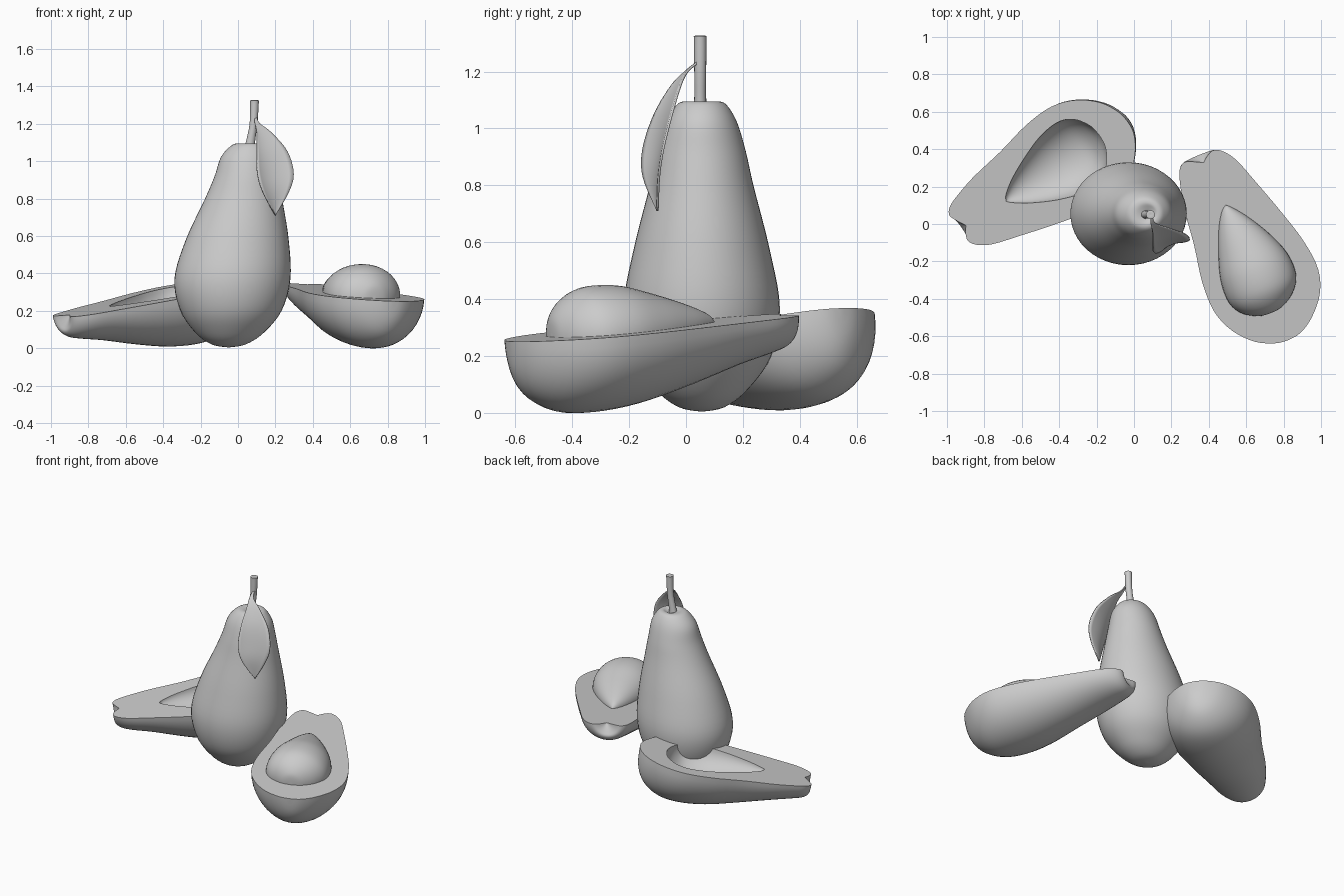
import bpy, bmesh, math
from mathutils import Vector

if "Cube" in bpy.data.objects:
    bpy.data.objects.remove(bpy.data.objects["Cube"], do_unlink=True)

grey = bpy.data.materials.new("plain_grey")
grey.use_nodes = True
COLOR = (0.6, 0.6, 0.6, 1)
grey.diffuse_color = COLOR
grey.node_tree.nodes["Principled BSDF"].inputs["Base Color"].default_value = COLOR


def smooth_rows(keys, count):
    """Resample key rows with a Catmull-Rom spline."""
    out, last = [], len(keys) - 1
    for k in range(count + 1):
        u = k / count * last
        i = min(int(u), last - 1)
        f = u - i
        quad = [keys[min(max(i + o, 0), last)] for o in (-1, 0, 1, 2)]
        out.append([b + f / 2 * (c - a + f * (2 * a - 5 * b + 4 * c - d + f * (3 * (b - c) + d - a)))
                    for a, b, c, d in zip(*quad)])
    return out


def add_loft(bm, rows, closed=False):
    """Skin rows of points with quads and return the vertex rows."""
    verts = [[bm.verts.new(p) for p in row] for row in rows]
    n = len(rows[0])
    for a, b in zip(verts, verts[1:]):
        for j in range(n if closed else n - 1):
            k = (j + 1) % n
            bm.faces.new((a[j], a[k], b[k], b[j]))
    return verts


def finish(name, bm, angle=40):
    bmesh.ops.remove_doubles(bm, verts=bm.verts, dist=0.0002)
    bmesh.ops.recalc_face_normals(bm, faces=bm.faces)
    mesh = bpy.data.meshes.new(name)
    bm.to_mesh(mesh)
    bm.free()
    mesh.materials.append(grey)
    obj = bpy.data.objects.new(name, mesh)
    bpy.context.collection.objects.link(obj)
    bpy.ops.object.select_all(action="DESELECT")
    bpy.context.view_layer.objects.active = obj
    obj.select_set(True)
    bpy.ops.object.shade_smooth_by_angle(angle=math.radians(angle))
    return obj


def upright(name, keys, y, steps, sides):
    """Stack of ellipses: height, centre x, radius x, radius y."""
    bm = bmesh.new()
    rows = []
    for z, cx, rx, ry in smooth_rows(keys, steps):
        ring = [math.tau * j / sides for j in range(sides)]
        rows.append([(cx + rx * math.cos(a), y + ry * math.sin(a), z) for a in ring])
    add_loft(bm, rows, True)
    return finish(name, bm)


# Whole fruit and its stem
upright("whole_fruit", [
    (.004, -.05, 0, 0), (.02, -.05, .09, .08), (.08, -.045, .18, .16),
    (.2, -.037, .27, .245), (.37, -.03, .31, .275), (.58, -.004, .275, .238),
    (.8, .03, .206, .182), (.92, .045, .17, .155), (1.02, .053, .145, .125),
    (1.08, .06, .1, .09), (1.095, .065, .065, .06), (1.085, .075, .03, .03),
    (1.07, .075, 0, 0)], .055, 60, 48)
upright("stem", [
    (1.06, .06, .028, .024), (1.11, .068, .024, .021), (1.2, .083, .021, .021),
    (1.31, .088, .023, .022), (1.325, .088, .022, .021), (1.325, .088, 0, 0)], .05, 20, 16)

# Cut fruit profiles: distance from tip, low side, high side, depth
BODY = [(.06, .01, .01, 0), (.03, -.05, .05, .05), (.02, -.09, .09, .08),
        (.05, -.125, .135, .11), (.12, -.15, .18, .13), (.25, -.18, .225, .16),
        (.45, -.205, .29, .215), (.65, -.24, .345, .26), (.82, -.24, .36, .275),
        (.95, -.19, .315, .26), (1.05, -.1, .225, .2), (1.1, 0, .14, .11),
        (1.11, .07, .07, 0)]
SEED = [(.315, .033, .033, 0), (.34, 0, .06, .03), (.42, -.05, .12, .07),
        (.55, -.105, .193, .12), (.68, -.145, .24, .16), (.8, -.15, .24, .165),
        (.88, -.11, .19, .13), (.93, -.03, .11, .07), (.94, .04, .04, 0)]
STEPS = 48


def sections(keys, frame, turn, count, deep=1.0):
    """Elliptical cross-sections swept from the cut plane downwards."""
    rows = []
    for t, lo, hi, depth in smooth_rows(keys, STEPS):
        angles = [turn * j / count for j in range(count + 1)]
        rows.append([frame(t, (lo + hi) / 2 - (hi - lo) / 2 * math.cos(a),
                           -depth * deep * math.sin(a)) for a in angles])
    return rows


def make_frame(tip, along, slope, mirror):
    """Local axes lying on a sloped cut plane."""
    def lift(x, y):
        return Vector((x, y, slope[0] * x + slope[1] * y))
    d = lift(*along)
    side = lift(-along[1] * mirror, along[0] * mirror)
    normal = Vector((-slope[0], -slope[1], 1)).normalized()
    origin = Vector(tip)
    return lambda t, s, h: origin + d * t + side * s + normal * h


def cut_half(name, frame, deep):
    bm = bmesh.new()
    loops = []
    for keys, depth in ((BODY, deep), (SEED, .95)):
        rows = add_loft(bm, sections(keys, frame, math.pi, 24, depth))
        loops.append([r[0] for r in rows] + [r[-1] for r in reversed(rows)])
    # Flat flesh between the skin and the hollow
    outer, inner = loops
    for i in range(len(outer)):
        k = (i + 1) % len(outer)
        bm.faces.new((outer[i], outer[k], inner[k], inner[i]))
    return finish(name, bm)


seeded = make_frame((.34, .38, .347), (.38, -.925), (-.059, .067), 1)
hollow = make_frame((-.952, -.034, .167), (.79, .575), (.137, .13), -1)
cut_half("left_half_fruit", seeded, 1)
cut_half("right_half_fruit", hollow, 1.08)

# Seed resting in the left half
bm = bmesh.new()
add_loft(bm, [row[:-1] for row in sections(SEED, seeded, math.tau, 40)], True)
seed = finish("seed", bm, 60)

# Leaf: height, then left edge, midrib and right edge in x and y
bm = bmesh.new()
leaf_rows = []
for z, *p in smooth_rows([
        (1.235, .09, .045, .095, .045, .1, .045), (1.2, .09, .0, .1, .0, .115, .005),
        (1.15, .1, -.05, .13, -.035, .18, -.02), (1.05, .1, -.11, .165, -.075, .265, -.05),
        (.93, .105, -.15, .185, -.1, .298, -.08), (.83, .135, -.15, .195, -.11, .27, -.095),
        (.71, .2, -.1, .2, -.1, .2, -.1)], 30):
    row = []
    for j in range(11):
        f = j / 10
        w = ((1 - f) * (1 - 2 * f), 4 * f * (1 - f), f * (2 * f - 1))
        row.append([sum(w[k] * p[2 * k + c] for k in range(3)) for c in (0, 1)] + [z])
    leaf_rows.append(row)
add_loft(bm, leaf_rows)
leaf = finish("leaf", bm)
solid = leaf.modifiers.new("thickness", "SOLIDIFY")
solid.thickness = .008
solid.offset = 0
